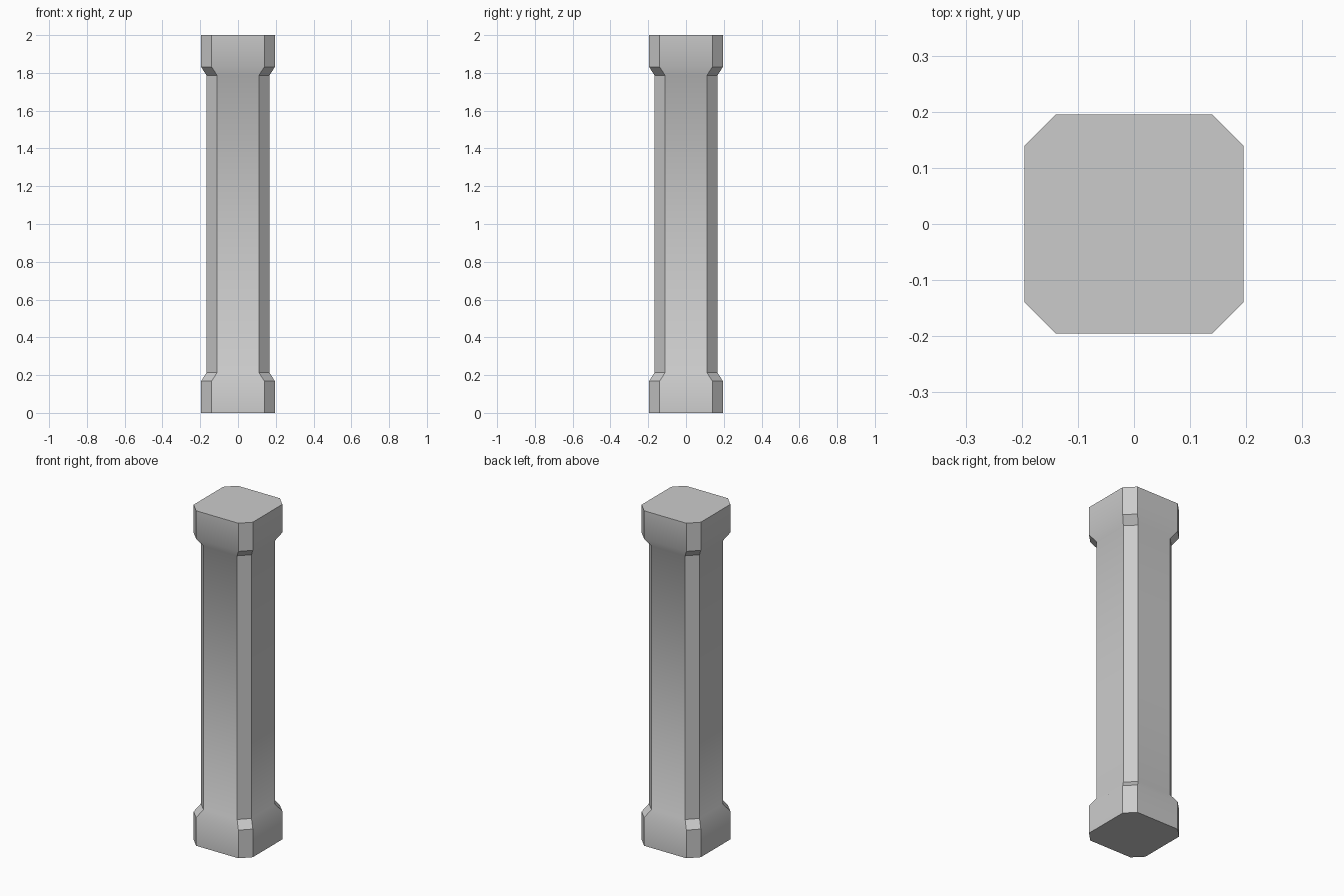
import bpy, bmesh, math

if "Cube" in bpy.data.objects:
    bpy.data.objects.remove(bpy.data.objects["Cube"])

HEIGHT = 2.0
CHAMFER = 0.056
# (half width, height) of the lower half; the upper half mirrors it
LOWER = [(0.1955, 0.0), (0.1955, 0.168), (0.167, 0.213)]
PROFILE = LOWER + [(w, HEIGHT - z) for w, z in reversed(LOWER)]


def chamfered_ring(bm, w, z):
    """Square cross-section with cut corners, counter-clockwise."""
    i = w - CHAMFER
    side = [(w, -i), (w, i)]
    ring = []
    for quarter in range(4):
        for x, y in side:
            for _ in range(quarter):
                x, y = -y, x
            ring.append(bm.verts.new((x, y, z)))
    return ring


# Column: stacked rings forming base, shaft and cap
bm = bmesh.new()
rings = [chamfered_ring(bm, w, z) for w, z in PROFILE]
for a, b in zip(rings, rings[1:]):
    for k in range(8):
        n = (k + 1) % 8
        bm.faces.new((a[k], a[n], b[n], b[k]))
bm.faces.new(rings[0][::-1])
bm.faces.new(rings[-1])
mesh = bpy.data.meshes.new("column")
bm.to_mesh(mesh)
bm.free()
column = bpy.data.objects.new("column", mesh)
bpy.context.collection.objects.link(column)

# Soft flare on the broad faces, crisp corners
bpy.context.view_layer.objects.active = column
column.select_set(True)
bpy.ops.object.shade_smooth_by_angle(angle=math.radians(36))
